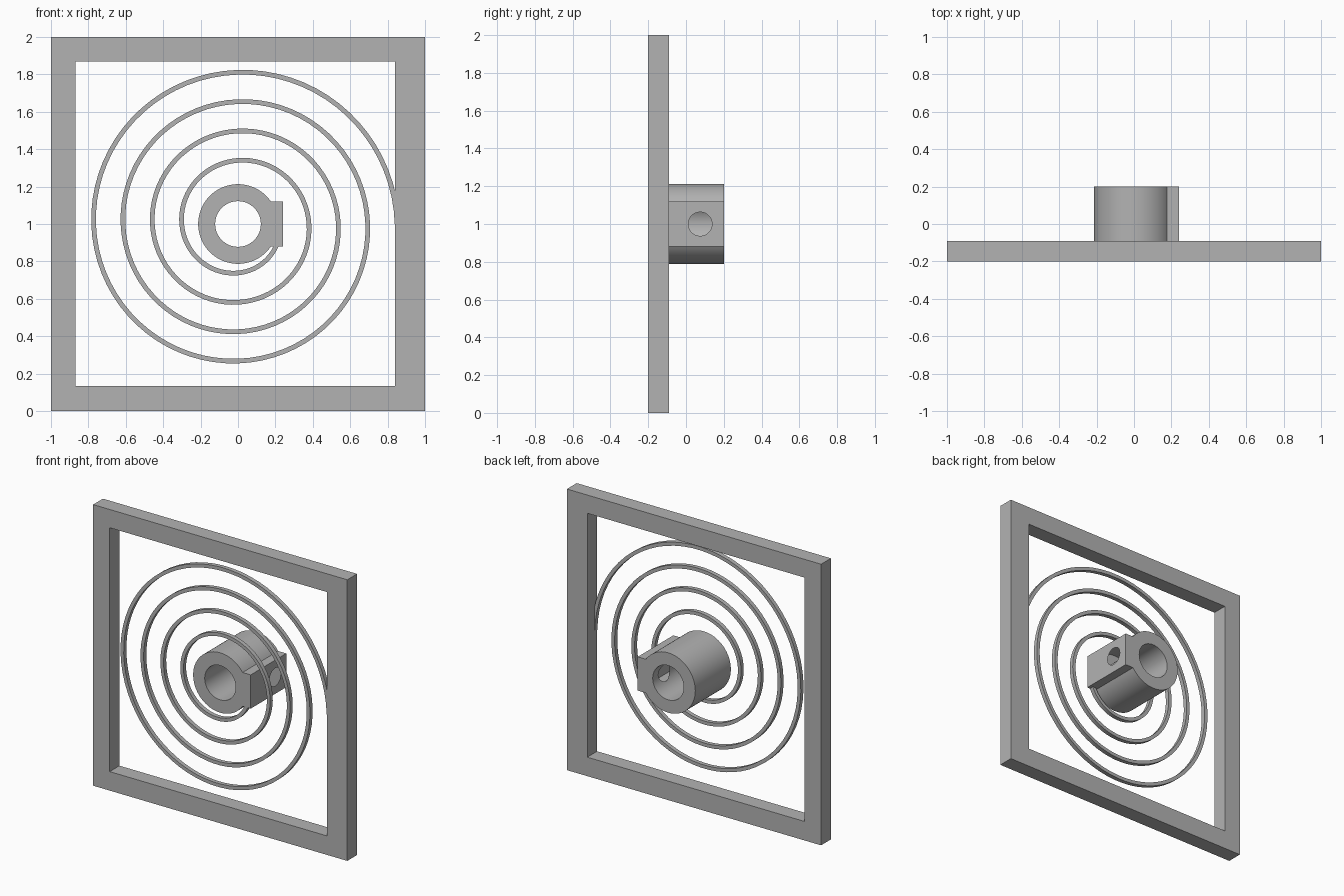
import bpy
import bmesh
from math import cos, sin, pi, radians
from mathutils import Matrix, Vector

if "Cube" in bpy.data.objects:
    bpy.data.objects.remove(bpy.data.objects["Cube"], do_unlink=True)

grey = bpy.data.materials.new("plain grey")
grey.use_nodes = True
colour = (0.45, 0.45, 0.45, 1)
grey.diffuse_color = colour
grey.node_tree.nodes["Principled BSDF"].inputs["Base Color"].default_value = colour

FRONT, BACK = -0.2, 0.2
CENTRE = Vector((0, 0, 1))


def make(name, bm):
    bmesh.ops.recalc_face_normals(bm, faces=bm.faces)
    mesh = bpy.data.meshes.new(name)
    bm.to_mesh(mesh)
    bm.free()
    mesh.materials.append(grey)
    obj = bpy.data.objects.new(name, mesh)
    bpy.context.collection.objects.link(obj)
    return obj


def box(name, low, high):
    low, high = Vector(low), Vector(high)
    bm = bmesh.new()
    bmesh.ops.create_cube(bm, size=1, matrix=Matrix.Translation((low + high) / 2)
                          @ Matrix.Diagonal((*(high - low), 1)))
    return make(name, bm)


def cylinder(name, centre, radius, length, axis):
    bm = bmesh.new()
    bmesh.ops.create_cone(bm, cap_ends=True, segments=96, radius1=radius, radius2=radius,
                          depth=length, matrix=Matrix.Translation(centre)
                          @ Matrix.Rotation(pi / 2, 4, axis))
    return make(name, bm)


def combine(target, tool, operation):
    mod = target.modifiers.new(operation, 'BOOLEAN')
    mod.object, mod.operation, mod.solver = tool, operation, 'EXACT'
    bpy.context.view_layer.objects.active = target
    bpy.ops.object.modifier_apply(modifier=mod.name)
    bpy.data.objects.remove(tool, do_unlink=True)


def smooth(obj):
    bpy.ops.object.select_all(action='DESELECT')
    obj.select_set(True)
    bpy.context.view_layer.objects.active = obj
    bpy.ops.object.shade_smooth_by_angle(angle=radians(30))


# Square frame with a slightly off-centre opening
frame = box("frame", (-1, FRONT, 0), (1, -0.09, 2))
combine(frame, box("frame_opening", (-0.87, -1, 0.135), (0.84, 1, 1.87)), 'DIFFERENCE')

# Hub: sleeve and clamping block, with a bore and a side screw hole
hub = cylinder("hub", CENTRE, 0.213, BACK - FRONT, 'X')
combine(hub, box("hub_block", (0.05, FRONT, 0.88), (0.24, BACK, 1.12)), 'UNION')
combine(hub, cylinder("hub_bore", CENTRE, 0.122, 1, 'X'), 'DIFFERENCE')
combine(hub, cylinder("screw_hole", (0.2, 0.075, 1), 0.063, 0.4, 'Y'), 'DIFFERENCE')
smooth(hub)

# Flat spiral spring winding from the hub block out to the frame
TURNS, STEPS, PITCH, START = 4, 72, 0.157, 0.2225
HALF_WIDTH, DEPTH = 0.0125, 0.03
bm = bmesh.new()
rings = []
for i in range(TURNS * STEPS + 1):
    t = 2 * pi * i / STEPS
    r = START + PITCH * i / STEPS
    corners = ((-1, 0), (1, 0), (1, DEPTH), (-1, DEPTH))
    rings.append([bm.verts.new(((r + s * HALF_WIDTH) * cos(t), FRONT + d,
                                1 - (r + s * HALF_WIDTH) * sin(t))) for s, d in corners])
for a, b in zip(rings, rings[1:]):
    for k in range(4):
        n = (k + 1) % 4
        bm.faces.new((a[k], a[n], b[n], b[k]))
bm.faces.new(rings[0])
bm.faces.new(rings[-1])
smooth(make("spiral_spring", bm))
